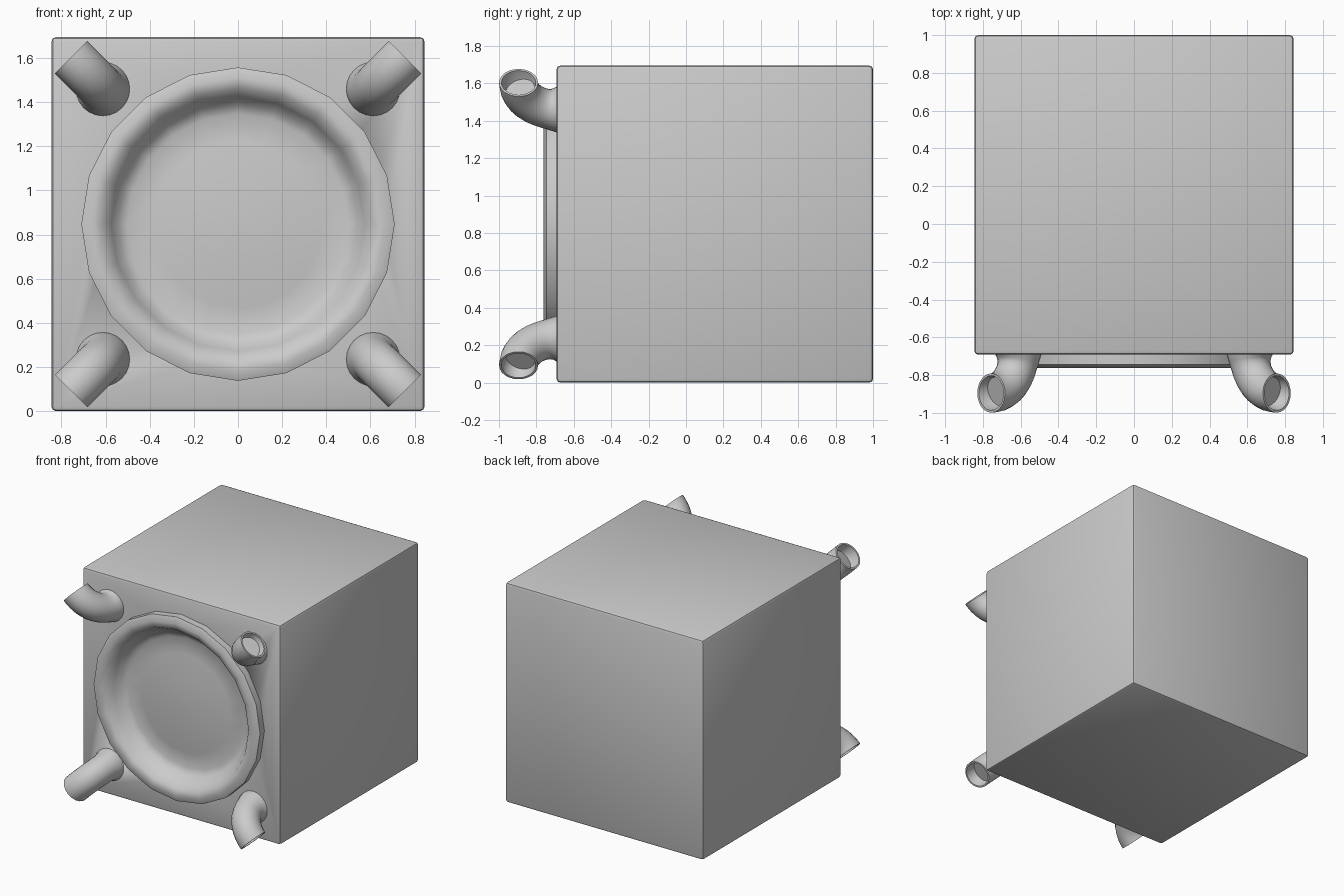
import bpy, bmesh, math
from mathutils import Vector

if "Cube" in bpy.data.objects:
    bpy.data.objects.remove(bpy.data.objects["Cube"])

CZ = 0.8475       # height of the box centre
FRONT = -0.692    # y of the front face


def finish(name, bm, angle=35):
    bmesh.ops.remove_doubles(bm, verts=bm.verts, dist=1e-5)
    bmesh.ops.recalc_face_normals(bm, faces=bm.faces)
    mesh = bpy.data.meshes.new(name)
    bm.to_mesh(mesh)
    bm.free()
    ob = bpy.data.objects.new(name, mesh)
    bpy.context.collection.objects.link(ob)
    bpy.ops.object.select_all(action='DESELECT')
    bpy.context.view_layer.objects.active = ob
    ob.select_set(True)
    bpy.ops.object.shade_smooth_by_angle(angle=math.radians(angle))
    return ob


def skin(bm, rings, cap_start=False, cap_end=False):
    loops = [[bm.verts.new(p) for p in ring] for ring in rings]
    n = len(loops[0])
    for a, b in zip(loops, loops[1:]):
        for i in range(n):
            j = (i + 1) % n
            bm.faces.new((a[i], a[j], b[j], b[i]))
    if cap_start:
        bm.faces.new(loops[0])
    if cap_end:
        bm.faces.new(loops[-1])


def lathe(name, profile, sides=20, angle=35):
    # profile of (radius, y) turned around the front-to-back axis
    bm = bmesh.new()
    rings = []
    for r, y in profile:
        rings.append([(r * math.sin(2 * math.pi * i / sides), y,
                       CZ + r * math.cos(2 * math.pi * i / sides)) for i in range(sides)])
    skin(bm, rings, True, True)
    return finish(name, bm, angle)


# Box body with softened edges
bm = bmesh.new()
bmesh.ops.create_cube(bm, size=1)
bmesh.ops.scale(bm, vec=(1.69, 1 - FRONT, 2 * CZ), verts=bm.verts)
bmesh.ops.translate(bm, vec=(0, (1 + FRONT) / 2, CZ), verts=bm.verts)
bmesh.ops.bevel(bm, geom=bm.edges[:], offset=0.02, segments=2, profile=0.5, affect='EDGES')
body = finish("box_body", bm)

# Round opening in the front face
cutter = lathe("opening_cutter", [(0.66, -0.85), (0.66, -0.55)])
cutter.hide_render = True
cutter.hide_viewport = True
cut = body.modifiers.new("opening", 'BOOLEAN')
cut.operation = 'DIFFERENCE'
cut.solver = 'EXACT'
cut.object = cutter

# Raised rim running into a sunken, gently domed dish
lathe("front_rim_and_dish", [
    (0.655, -0.56), (0.655, -0.685), (0.71, -0.685), (0.71, -0.745), (0.665, -0.763),
    (0.615, -0.75), (0.575, -0.69), (0.545, -0.645), (0.50, -0.622), (0.38, -0.635),
    (0.20, -0.65), (0.05, -0.655)], angle=50)

# Bent corner pipes: (angle along the bend, pipe radius), flared at the base, hollow at the mouth
BEND = 0.203
PIPE = ([(-10, 0.128), (0, 0.122), (8, 0.112), (16, 0.106)]
        + [(t, 0.104) for t in range(26, 87, 10)]
        + [(90, 0.104), (90, 0.092), (82, 0.088), (74, 0.08)])
for sx, side in ((-1, "left"), (1, "right")):
    for sz, level in ((-1, "lower"), (1, "upper")):
        out = Vector((sx, 0, sz)).normalized()
        fwd = Vector((0, -1, 0))
        across = fwd.cross(out)
        centre = Vector((sx * 0.756, FRONT, CZ + sz * 0.756))
        bm = bmesh.new()
        rings = []
        for deg, r in PIPE:
            t = math.radians(deg)
            n = -out * math.cos(t) + fwd * math.sin(t)
            c = centre + n * BEND
            rings.append([c + r * (n * math.cos(a) + across * math.sin(a))
                          for a in (2 * math.pi * i / 24 for i in range(24))])
        skin(bm, rings, True, True)
        finish(f"{level}_{side}_pipe", bm, 40)
